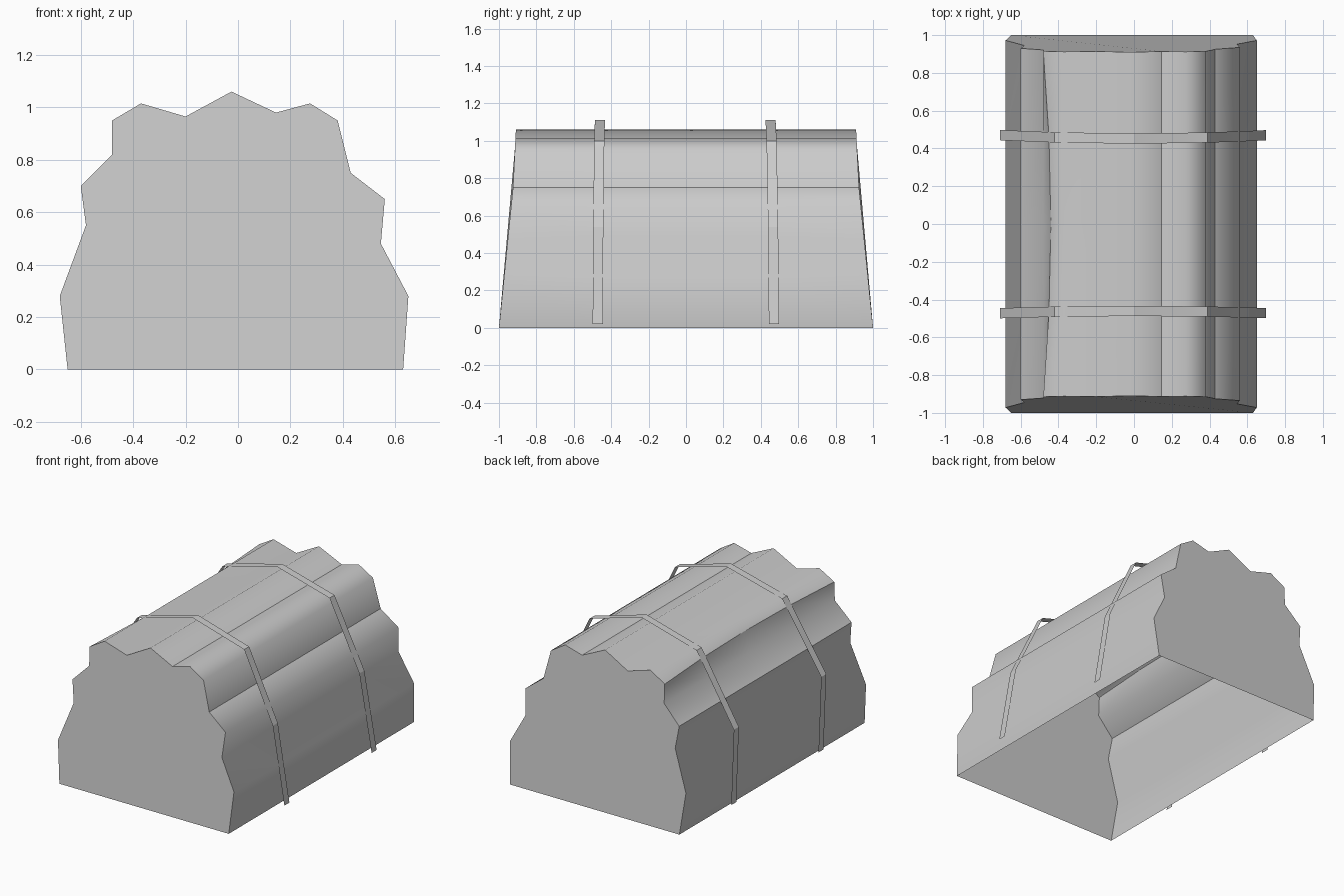
import bpy, bmesh

cube = bpy.data.objects.get("Cube")
if cube:
    bpy.data.objects.remove(cube, do_unlink=True)


def material(name, value):
    mat = bpy.data.materials.new(name)
    mat.use_nodes = True
    colour = (value, value, value, 1)
    mat.diffuse_color = colour
    mat.node_tree.nodes["Principled BSDF"].inputs["Base Color"].default_value = colour
    return mat


def finish(bm, name, mat):
    mesh = bpy.data.meshes.new(name)
    bm.to_mesh(mesh)
    bm.free()
    mesh.materials.append(mat)
    obj = bpy.data.objects.new(name, mesh)
    bpy.context.collection.objects.link(obj)
    return obj


def loft(bm, rows):
    """Skin neighbouring rows of points with quads."""
    verts = [[bm.verts.new(p) for p in row] for row in rows]
    for a, b in zip(verts, verts[1:]):
        for i in range(len(a) - 1):
            bm.faces.new((a[i], a[i + 1], b[i + 1], b[i])).smooth = True
    return verts


grey = material("canvas grey", 0.6)

# Lumpy cover: one cross-section drawn along y, open underneath
profile = [(-.65, 0), (-.68, .28), (-.58, .55), (-.6, .7), (-.48, .82), (-.48, .95),
           (-.37, 1.015), (-.2, .965), (-.025, 1.06), (.145, .98), (.275, 1.015),
           (.38, .95), (.43, .75), (.56, .65), (.545, .48), (.65, .28), (.63, 0)]
creases = (3, 5, 9, 12)
shoulder = 5


def end_y(z):
    return 1 - .1 * min(z, .75) - .05 * max(z - .75, 0)


rows = []
for t in (-1, -.5, 0, .5, 1):
    rows.append([(x + (.04 * (1 - t * t) if i == shoulder else 0), t * end_y(z), z)
                 for i, (x, z) in enumerate(profile)])

bm = bmesh.new()
grid = loft(bm, rows)
for i in creases:
    for a, b in zip(grid, grid[1:]):
        bm.edges.get((a[i], b[i])).smooth = False

# Sloping end caps, flat with a hard rim
for row in (grid[0], list(reversed(grid[-1]))):
    cap = bm.faces.new(row)
    cap.smooth = False
    for edge in cap.edges:
        edge.smooth = False
bmesh.ops.recalc_face_normals(bm, faces=bm.faces)
if sum(f.normal.z * f.calc_area() for f in bm.faces) < 0:
    bmesh.ops.reverse_faces(bm, faces=bm.faces)
finish(bm, "cover", grey)

# Two flat straps over the cover
strap_path = [(-.69, .02), (-.71, .54), (-.42, 1), (0, 1.11), (.39, 1), (.61, .54), (.7, .02)]
for name, y, foot in (("front_strap", -.46, -.012), ("back_strap", .452, .018)):
    bm = bmesh.new()
    centre = [(x, y + foot * (abs(x) / .7) ** 2, z) for x, z in strap_path]
    loft(bm, [[(x, cy + side * .027, z) for x, cy, z in centre] for side in (-1, 1)])
    for face in bm.faces:
        face.smooth = False
    bm.normal_update()
    if sum(f.normal.z for f in bm.faces) < 0:
        bmesh.ops.reverse_faces(bm, faces=bm.faces)
    finish(bm, name, grey)
